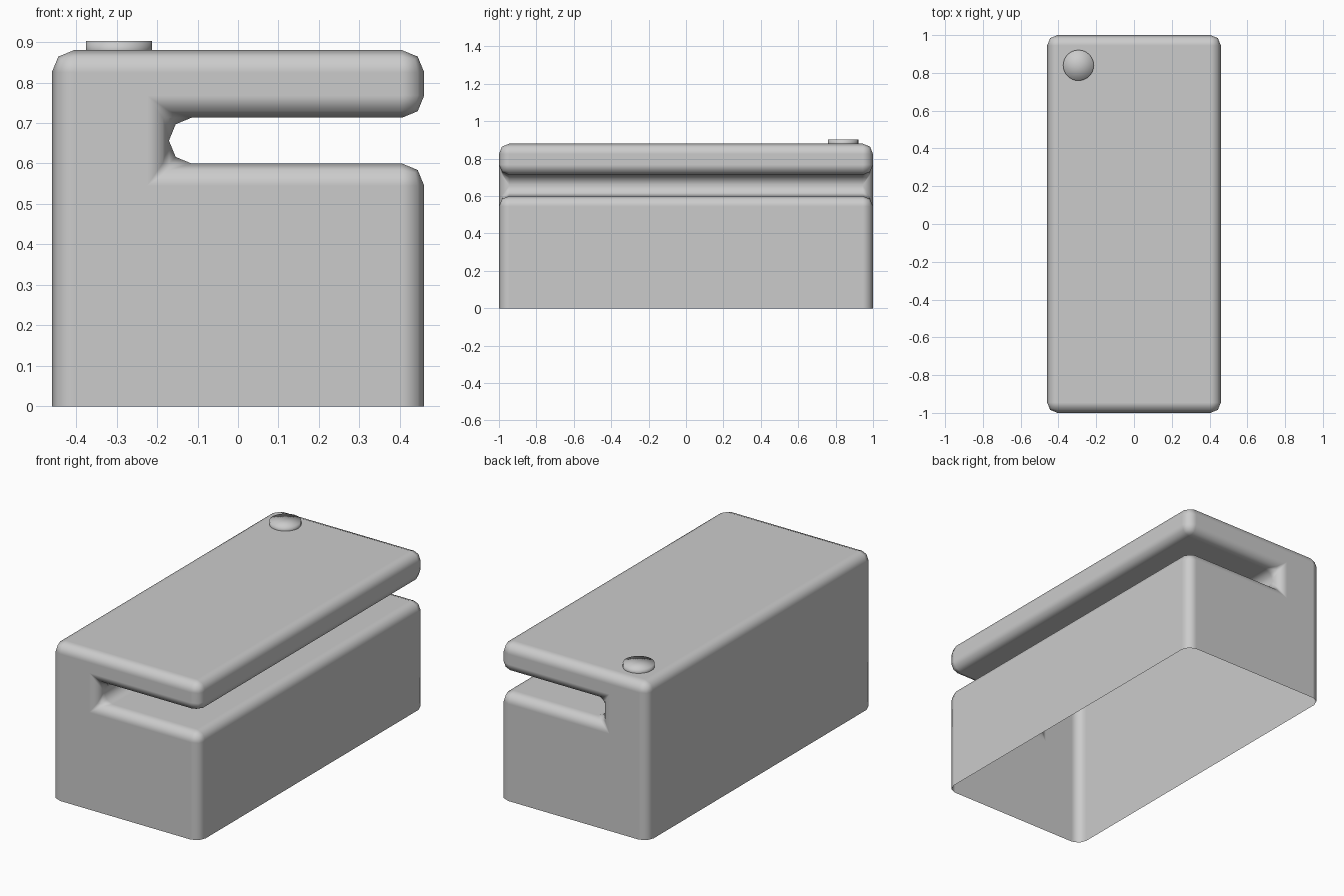
import bpy, bmesh

if "Cube" in bpy.data.objects:
    bpy.data.objects.remove(bpy.data.objects["Cube"])

# Body: C-shaped profile (x, z) extruded along y, open underneath
profile = [(-0.46, 0), (0.46, 0), (0.46, 0.6), (-0.17, 0.6),
           (-0.17, 0.713), (0.46, 0.713), (0.46, 0.88), (-0.46, 0.88)]
bm = bmesh.new()
front = bm.faces.new([bm.verts.new((x, -1, z)) for x, z in profile])
ext = bmesh.ops.extrude_face_region(bm, geom=[front], use_keep_orig=True)
bmesh.ops.translate(bm, vec=(0, 2, 0),
                    verts=[g for g in ext["geom"] if isinstance(g, bmesh.types.BMVert)])
bmesh.ops.recalc_face_normals(bm, faces=bm.faces)
bottom = [f for f in bm.faces if all(v.co.z < 0.001 for v in f.verts)]
bmesh.ops.delete(bm, geom=bottom, context="FACES_ONLY")
mesh = bpy.data.meshes.new("body")
bm.to_mesh(mesh)
bm.free()
body = bpy.data.objects.new("body", mesh)
bpy.context.collection.objects.link(body)
for p in mesh.polygons:
    p.use_smooth = True

# Rounded edges all over except the open rim
bevel = body.modifiers.new("rounded_edges", "BEVEL")
bevel.width = 0.055
bevel.segments = 2
bevel.limit_method = "ANGLE"
bevel.harden_normals = True

# Round button on the top, smooth shaded over its rim
bpy.ops.mesh.primitive_cylinder_add(vertices=32, radius=0.081, depth=0.043,
                                    end_fill_type="TRIFAN",
                                    location=(-0.294, 0.84, 0.8815))
button = bpy.context.object
button.name = "button"
bpy.ops.object.shade_smooth()
